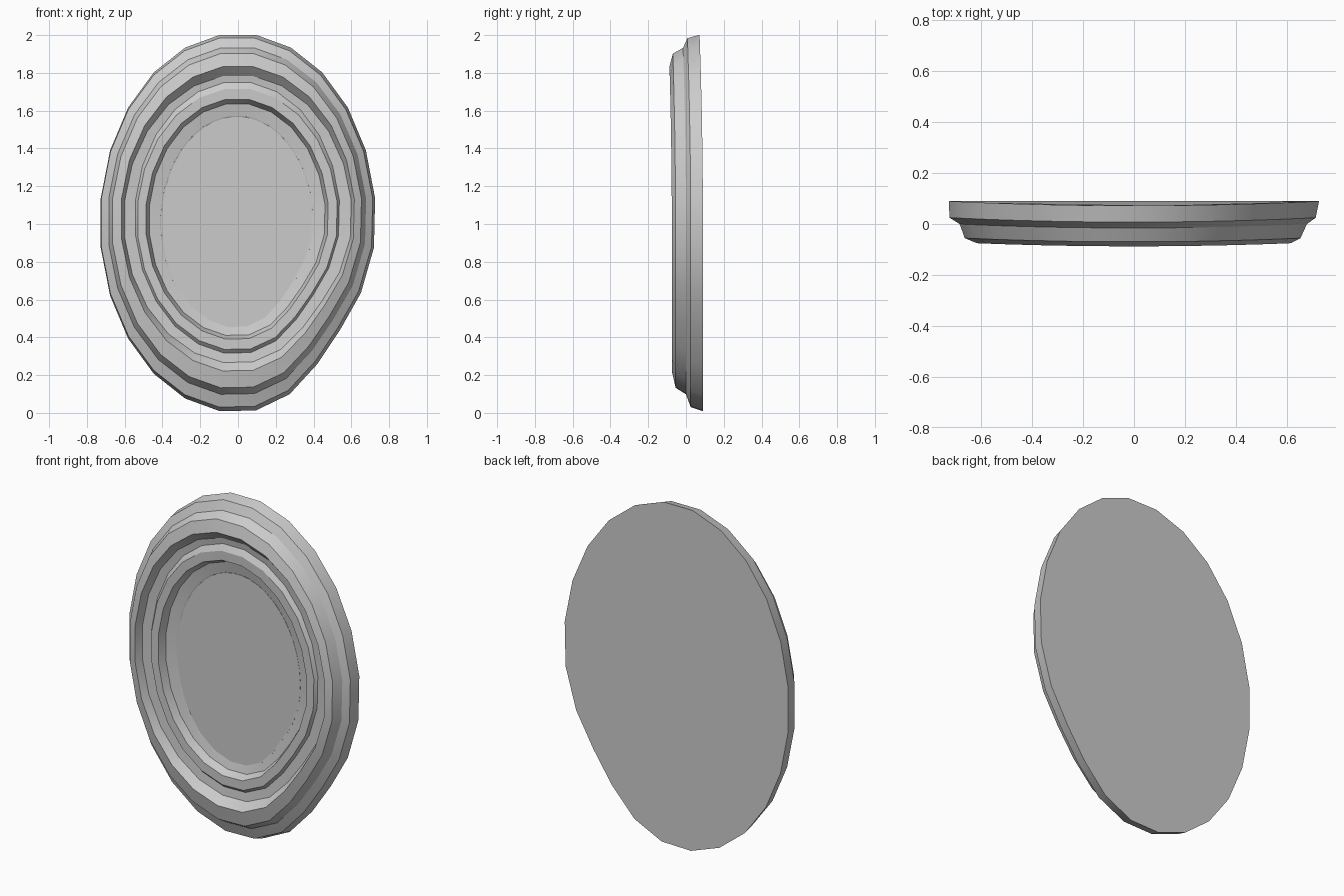
import bpy, bmesh, math

if "Cube" in bpy.data.objects:
    bpy.data.objects.remove(bpy.data.objects["Cube"])


def oval_point(t, left, right, bottom, top, y):
    """Point on a slightly uneven oval, pulled in at the lower right."""
    dip = 1 - 0.075 * math.exp(-((t + math.radians(42)) / 0.42) ** 2)
    cx, cz = (left + right) / 2, (bottom + top) / 2
    x = cx + (right - left) / 2 * math.cos(t) * dip
    z = cz + (top - bottom) / 2 * math.sin(t) * dip
    # the upper half leans forward a little
    y -= 0.018 * max(0, z - 1) ** 2
    return (x, y, z)


def build_rings(name, rings, sides, cap_start, cap_end):
    """Skin a list of ovals (left, right, bottom, top, depth)."""
    bm = bmesh.new()
    loops = []
    for ring in rings:
        loops.append([bm.verts.new(oval_point(
            -math.pi + 2 * math.pi * (i + 0.5) / sides, *ring)) for i in range(sides)])
    for a, b in zip(loops, loops[1:]):
        for i in range(sides):
            j = (i + 1) % sides
            bm.faces.new((a[i], a[j], b[j], b[i]))
    for loop, wanted in ((loops[0], cap_start), (loops[-1], cap_end)):
        if wanted:
            bm.faces.new(loop)
    bmesh.ops.recalc_face_normals(bm, faces=bm.faces)
    mesh = bpy.data.meshes.new(name)
    bm.to_mesh(mesh)
    bm.free()
    obj = bpy.data.objects.new(name, mesh)
    bpy.context.collection.objects.link(obj)
    bpy.ops.object.select_all(action='DESELECT')
    obj.select_set(True)
    bpy.context.view_layer.objects.active = obj
    bpy.ops.object.shade_smooth_by_angle(angle=math.radians(25))
    return obj


# Stepped oval frame, from the flat back round to the recessed centre
frame_profile = [
    (-0.733, 0.733, 0.0, 2.01, 0.09),     # back edge
    (-0.73, 0.72, 0.022, 1.992, 0.025),   # outer lip
    (-0.69, 0.685, 0.09, 1.94, 0.0),      # ledge
    (-0.67, 0.66, 0.125, 1.91, -0.055),   # main moulding, outer edge
    (-0.622, 0.622, 0.215, 1.84, -0.075), # main moulding, inner edge
    (-0.605, 0.605, 0.26, 1.79, -0.03),   # first groove
    (-0.547, 0.542, 0.31, 1.755, -0.025),
    (-0.535, 0.53, 0.33, 1.72, -0.045),   # inner moulding
    (-0.49, 0.482, 0.385, 1.665, -0.045),
    (-0.472, 0.465, 0.405, 1.64, 0.0),    # recess
    (-0.405, 0.395, 0.45, 1.57, 0.012),
]
build_rings("oval_frame", frame_profile, 24, True, False)

# Smooth flat panel set in the middle
panel_profile = [
    (-0.412, 0.402, 0.44, 1.575, 0.03),
    (-0.41, 0.40, 0.442, 1.573, 0.01),
    (-0.404, 0.394, 0.447, 1.567, 0.014),
]
build_rings("centre_panel", panel_profile, 48, False, True)
